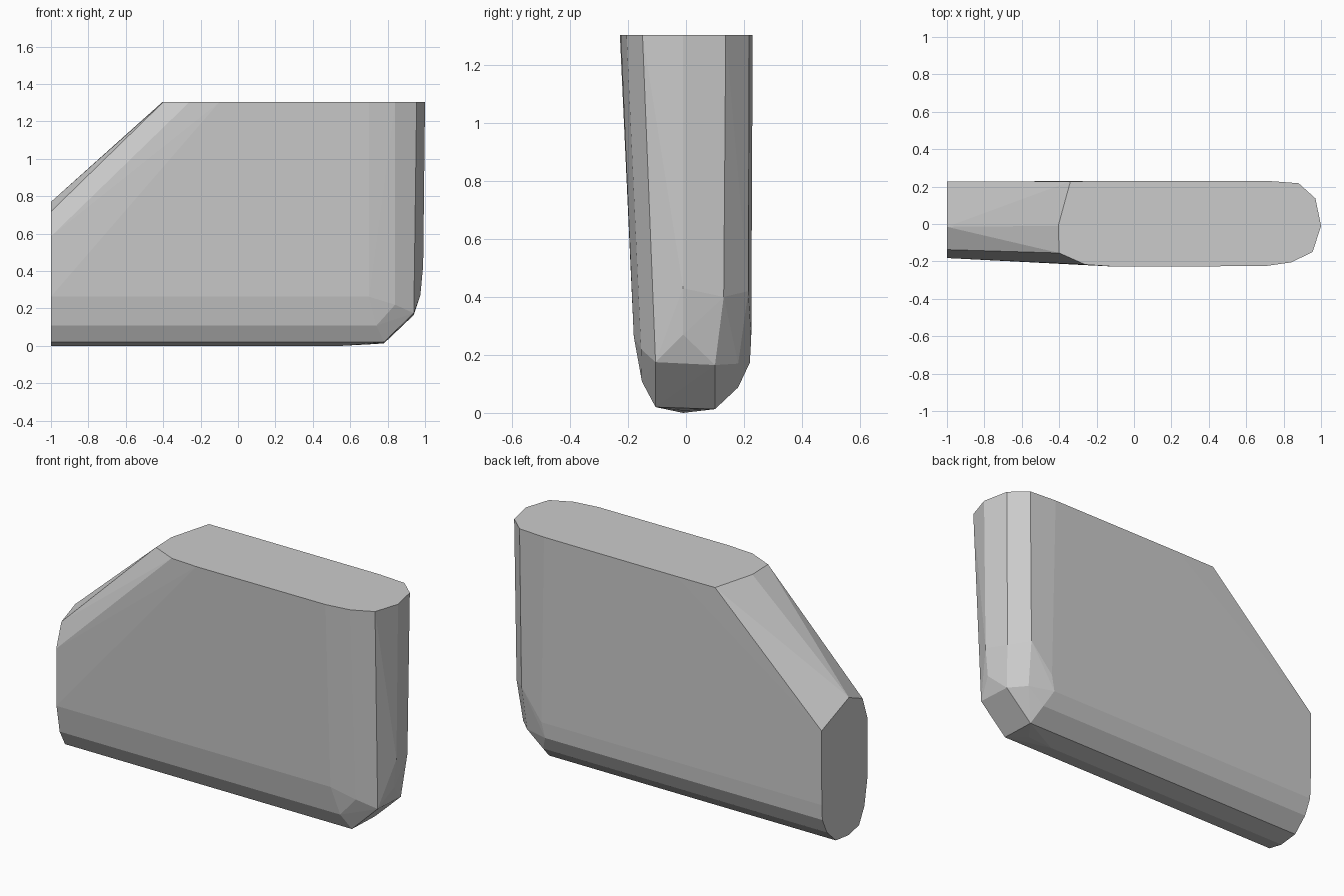
import bpy, bmesh, math

# Top outline (x, y) at z = 1.3
top = [(-0.34, 0.228), (-0.1, 0.23), (0.72, 0.23), (0.88, 0.218), (0.97, 0.137),
       (1.0, -0.01), (0.955, -0.15), (0.84, -0.205), (0.7, -0.225),
       (-0.1, -0.228), (-0.26, -0.217), (-0.4, -0.155), (-0.405, -0.01)]

# Upper edge of the left end cap (y, z)
cap_top = [(0.227, 0.675), (-0.015, 0.77), (-0.137, 0.718), (-0.182, 0.585)]

# Keel cross-section (y, z) and how far right each edge runs
keel = [(0.225, 0.26, 0.74), (0.22, 0.175, 0.72), (0.18, 0.09, 0.76), (0.10, 0.015, 0.78),
        (-0.01, 0.002, 0.55), (-0.105, 0.022, 0.78), (-0.152, 0.11, 0.74),
        (-0.18, 0.265, 0.70)]

# Rounded lower right corner (x, y, z)
corner = [(0.94, -0.105, 0.175), (0.94, 0.10, 0.165), (0.975, -0.01, 0.27),
          (0.99, -0.01, 0.43), (0.96, 0.13, 0.40), (0.87, 0.215, 0.42),
          (0.86, 0.18, 0.17), (0.84, -0.155, 0.22), (0.70, -0.01, 0.008)]

pts = [(x, y, 1.303) for x, y in top]
pts += [(-1, y, z) for y, z in cap_top]
pts += [(x, y, z - 0.002) for y, z, end in keel for x in (-1, end)]
pts += corner

# Solid body wrapped around the sections
bm = bmesh.new()
for p in pts:
    bm.verts.new(p)
hull = bmesh.ops.convex_hull(bm, input=bm.verts[:])
loose = {v for v in hull["geom_interior"] + hull["geom_unused"]
         if isinstance(v, bmesh.types.BMVert)}
bmesh.ops.delete(bm, geom=list(loose), context='VERTS')
bmesh.ops.dissolve_limit(bm, angle_limit=math.radians(0.5),
                         verts=bm.verts[:], edges=bm.edges[:])
bmesh.ops.recalc_face_normals(bm, faces=bm.faces[:])
mesh = bpy.data.meshes.new("blade_body")
bm.to_mesh(mesh)
bm.free()
bpy.context.collection.objects.link(bpy.data.objects.new("blade_body", mesh))
